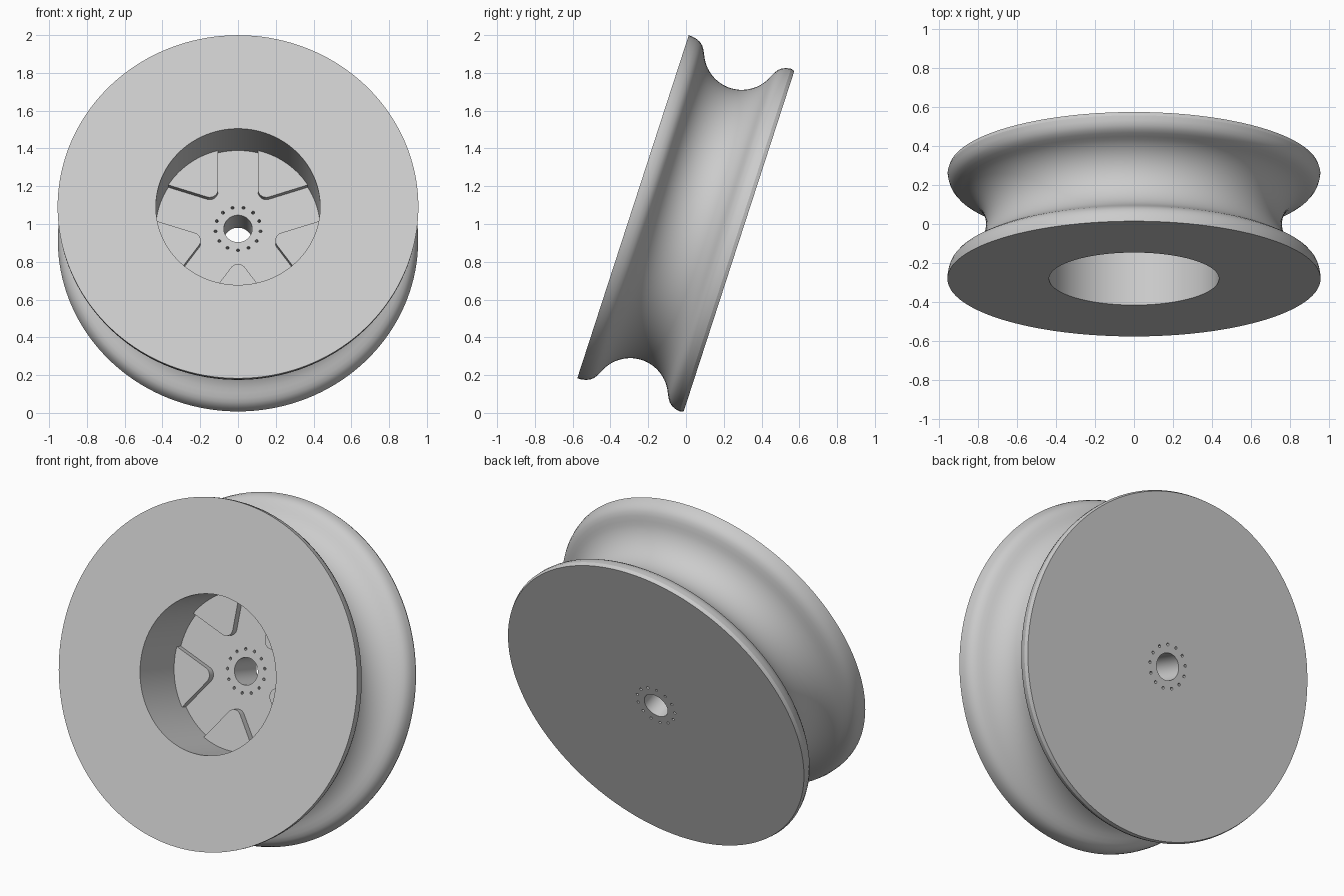
import bpy, bmesh
from math import sin, cos, pi, radians
from mathutils import Matrix

old = bpy.data.objects.get("Cube")
if old:
    bpy.data.objects.remove(old, do_unlink=True)

SEGMENTS = 144
HALF = 0.295          # half the wheel width
FLOOR = -0.08         # recess floor height along the axle
PAD_TOP = -0.04       # top of the raised pads
RIM, RECESS, BORE = 0.955, 0.435, 0.075

# The axle is local z; this tilts the wheel back and lifts it to the ground
TILT = Matrix.Translation((0, 0, 1)) @ Matrix.Rotation(radians(72), 4, "X")

grey = bpy.data.materials.new("light grey")
grey.use_nodes = True
colour = (0.6, 0.6, 0.6, 1)
grey.diffuse_color = colour
grey.node_tree.nodes["Principled BSDF"].inputs["Base Color"].default_value = colour


def make_object(name, bm):
    bmesh.ops.recalc_face_normals(bm, faces=bm.faces)
    mesh = bpy.data.meshes.new(name)
    bm.to_mesh(mesh)
    bm.free()
    obj = bpy.data.objects.new(name, mesh)
    bpy.context.collection.objects.link(obj)
    mesh.materials.append(grey)
    obj.matrix_world = TILT
    return obj


def lathe(profile):
    """Revolve a closed (radius, height) outline around z."""
    bm = bmesh.new()
    rings = []
    for i in range(SEGMENTS):
        t = 2 * pi * i / SEGMENTS
        rings.append([bm.verts.new((r * cos(t), r * sin(t), h)) for r, h in profile])
    for i, ring in enumerate(rings):
        after = rings[(i + 1) % SEGMENTS]
        for j in range(len(profile)):
            k = (j + 1) % len(profile)
            bm.faces.new((ring[j], after[j], after[k], ring[k]))
    return bm


def smooth(obj):
    bpy.ops.object.select_all(action="DESELECT")
    obj.select_set(True)
    bpy.context.view_layer.objects.active = obj
    bpy.ops.object.shade_smooth_by_angle(angle=radians(30))


# Wheel body: round groove between two rolled rims, recess in front, axle bore
lip = [(0.954, 0.275), (0.949, 0.25), (0.940, 0.228), (0.925, 0.21), (0.905, 0.197)]
groove = []
for i in range(21):
    a = radians(-67.7 + 135.4 * i / 20)
    groove.append((0.957 - 0.2 * cos(a), 0.2 * sin(a)))
profile = [(BORE, -HALF), (0.947, -HALF)]
profile += [(r, -h) for r, h in lip] + groove + lip[::-1]
profile += [(RIM, HALF), (RECESS, HALF), (RECESS, FLOOR), (BORE, FLOOR)]
wheel = make_object("wheel_body", lathe(profile))

# Ring of small through holes around the axle bore
bm = bmesh.new()
for i in range(13):
    t = -pi / 2 + 2 * pi * i / 13
    bmesh.ops.create_cone(bm, cap_ends=True, segments=12, radius1=0.008, radius2=0.008, depth=0.5,
                          matrix=Matrix.Translation((0.12 * cos(t), 0.12 * sin(t), -0.2)))
cutter = make_object("bolt_hole_cutter", bm)
cutter.hide_render = True
mod = wheel.modifiers.new("bolt_holes", "BOOLEAN")
mod.operation = "DIFFERENCE"
mod.solver = "EXACT"
mod.object = cutter
bpy.context.view_layer.objects.active = wheel
bpy.ops.object.modifier_apply(modifier=mod.name)
bpy.data.objects.remove(cutter, do_unlink=True)
smooth(wheel)

# Five raised wedge pads with rounded tips, leaving star-shaped spokes between
SPOKE, FILLET, HALF_ANGLE = 0.105, 0.045, radians(36)
outer = RECESS + 0.003
centre = (SPOKE + FILLET) / sin(HALF_ANGLE)
outline = []
for i in range(13):
    a = pi + (i / 6 - 1) * (pi / 2 - HALF_ANGLE)
    outline.append((centre + FILLET * cos(a), FILLET * sin(a)))
# the straight sides meet the recess wall where the spoke edge reaches it
reach = (outer ** 2 - SPOKE ** 2) ** 0.5
corner_x = reach * cos(HALF_ANGLE) + SPOKE * sin(HALF_ANGLE)
corner_y = reach * sin(HALF_ANGLE) - SPOKE * cos(HALF_ANGLE)
from math import atan2
span = atan2(corner_y, corner_x)
for i in range(17):
    a = span * (i / 8 - 1)
    outline.append((outer * cos(a), outer * sin(a)))
# first fillet point lies on the upper side, so the outer arc runs from below to above

for n in range(5):
    turn = Matrix.Rotation(-pi / 2 + 2 * pi * n / 5, 4, "Z")
    bm = bmesh.new()
    face = bm.faces.new([bm.verts.new((x, y, FLOOR - 0.005)) for x, y in outline])
    grown = bmesh.ops.extrude_face_region(bm, geom=[face])
    top = [v for v in grown["geom"] if isinstance(v, bmesh.types.BMVert)]
    bmesh.ops.translate(bm, verts=top, vec=(0, 0, PAD_TOP - FLOOR + 0.005))
    bmesh.ops.transform(bm, matrix=turn, verts=bm.verts)
    smooth(make_object(f"recess_pad_{n + 1}", bm))
